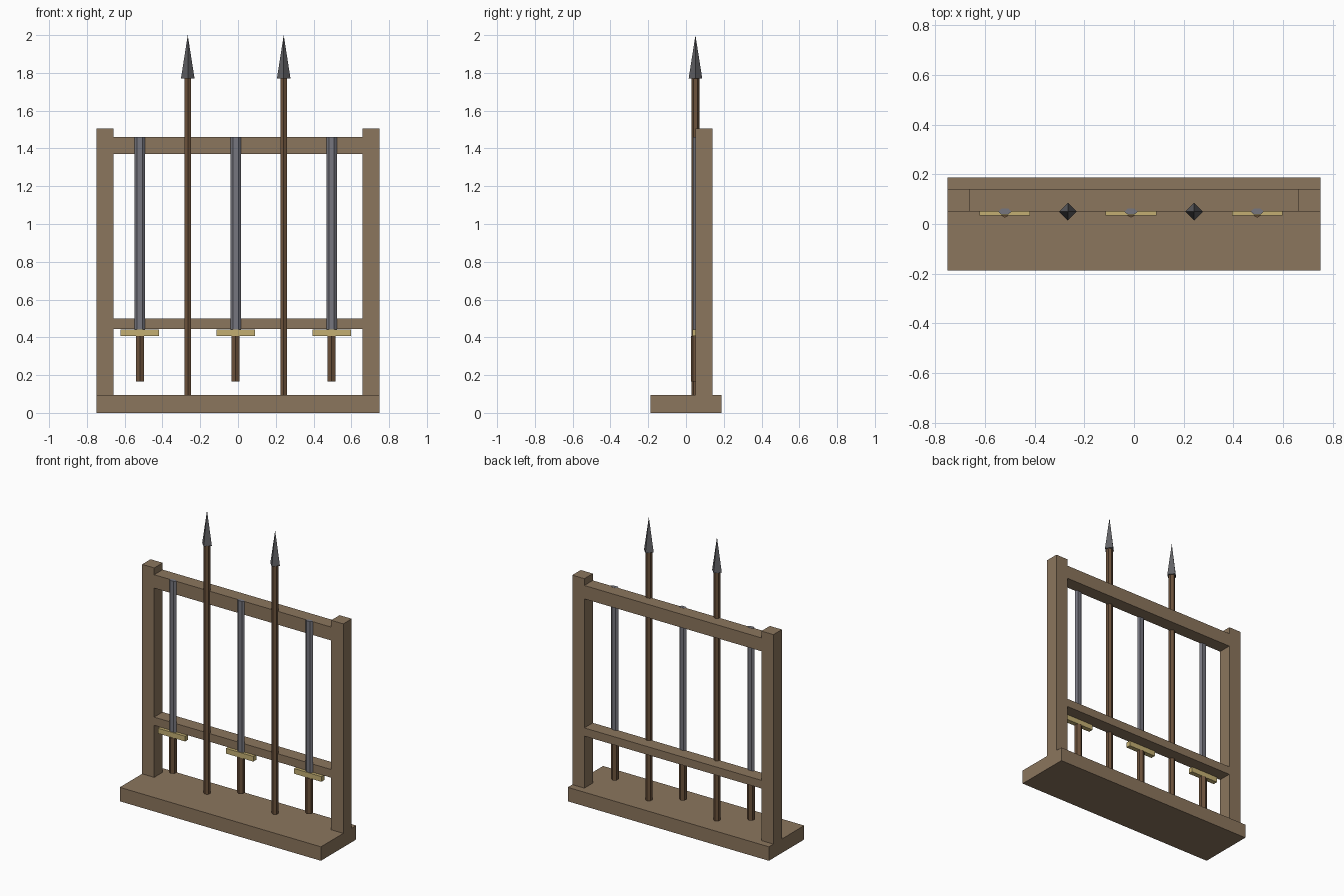
import bpy, bmesh, math
from mathutils import Matrix

cube = bpy.data.objects.get("Cube")
if cube:
    bpy.data.objects.remove(cube, do_unlink=True)


def material(name, rgb):
    m = bpy.data.materials.new(name)
    m.use_nodes = True
    color = (*rgb, 1)
    m.diffuse_color = color
    m.node_tree.nodes["Principled BSDF"].inputs["Base Color"].default_value = color
    return m


wood = material("oak wood", (0.26, 0.18, 0.11))
grip = material("dark wood", (0.15, 0.085, 0.045))
steel = material("blade steel", (0.18, 0.18, 0.21))
iron = material("spearhead iron", (0.12, 0.12, 0.13))
brass = material("brass", (0.55, 0.43, 0.17))


def finish(name, bm, mat):
    mesh = bpy.data.meshes.new(name)
    bm.to_mesh(mesh)
    bm.free()
    mesh.materials.append(mat)
    obj = bpy.data.objects.new(name, mesh)
    bpy.context.collection.objects.link(obj)
    return obj


def box(name, x, y, z, mat):
    """Box from (min, max) pairs on each axis."""
    bm = bmesh.new()
    bmesh.ops.create_cube(bm, size=1)
    for v in bm.verts:
        v.co = [lo + (c + 0.5) * (hi - lo) for c, (lo, hi) in zip(v.co, (x, y, z))]
    return finish(name, bm, mat)


def prism(name, x, y, z, r1, r2, sides, mat, turn=0, flat=1):
    """Upright cone or prism; turn spins it, flat squashes it along y."""
    bm = bmesh.new()
    bmesh.ops.create_cone(bm, cap_ends=True, segments=sides, radius1=r1, radius2=r2,
                          depth=z[1] - z[0])
    place = (Matrix.Translation((x, y, sum(z) / 2)) @ Matrix.Diagonal((1, flat, 1, 1))
             @ Matrix.Rotation(turn, 4, 'Z'))
    bm.transform(place)
    bmesh.ops.remove_doubles(bm, verts=bm.verts, dist=1e-5)
    return finish(name, bm, mat)


FRAME_Y = (0.05, 0.14)
RACK_Y = 0.05
BASE_TOP = 0.094
CENTRE = -0.012
STEP = 0.254

# Rack frame
box("base", (-0.75, 0.75), (-0.188, 0.188), (0, BASE_TOP), wood)
for side, x in (("right", (-0.75, -0.66)), ("left", (0.66, 0.75))):
    box(side + "_post", x, FRAME_Y, (BASE_TOP, 1.506), wood)
box("top_rail", (-0.66, 0.66), FRAME_Y, (1.37, 1.46), wood)
box("lower_rail", (-0.66, 0.66), FRAME_Y, (0.445, 0.5), wood)

# Swords hanging point up
for i in (-1, 0, 1):
    x = CENTRE + 2 * STEP * i
    prism("sword_blade", x, RACK_Y, (0.442, 1.461), 0.027, 0.027, 6, steel,
          turn=math.pi / 2, flat=0.5)
    box("sword_guard", (x - 0.102, x + 0.102), (0.034, 0.066), (0.407, 0.442), brass)
    prism("sword_grip", x, RACK_Y, (0.166, 0.407), 0.0245, 0.0245, 6, grip)

# Spears standing on the base
for i in (-1, 1):
    x = CENTRE + STEP * i
    prism("spear_shaft", x, RACK_Y, (BASE_TOP, 1.77), 0.021, 0.021, 6, grip)
    prism("spear_head", x, RACK_Y, (1.77, 2.0), 0.036, 0, 4, iron)
